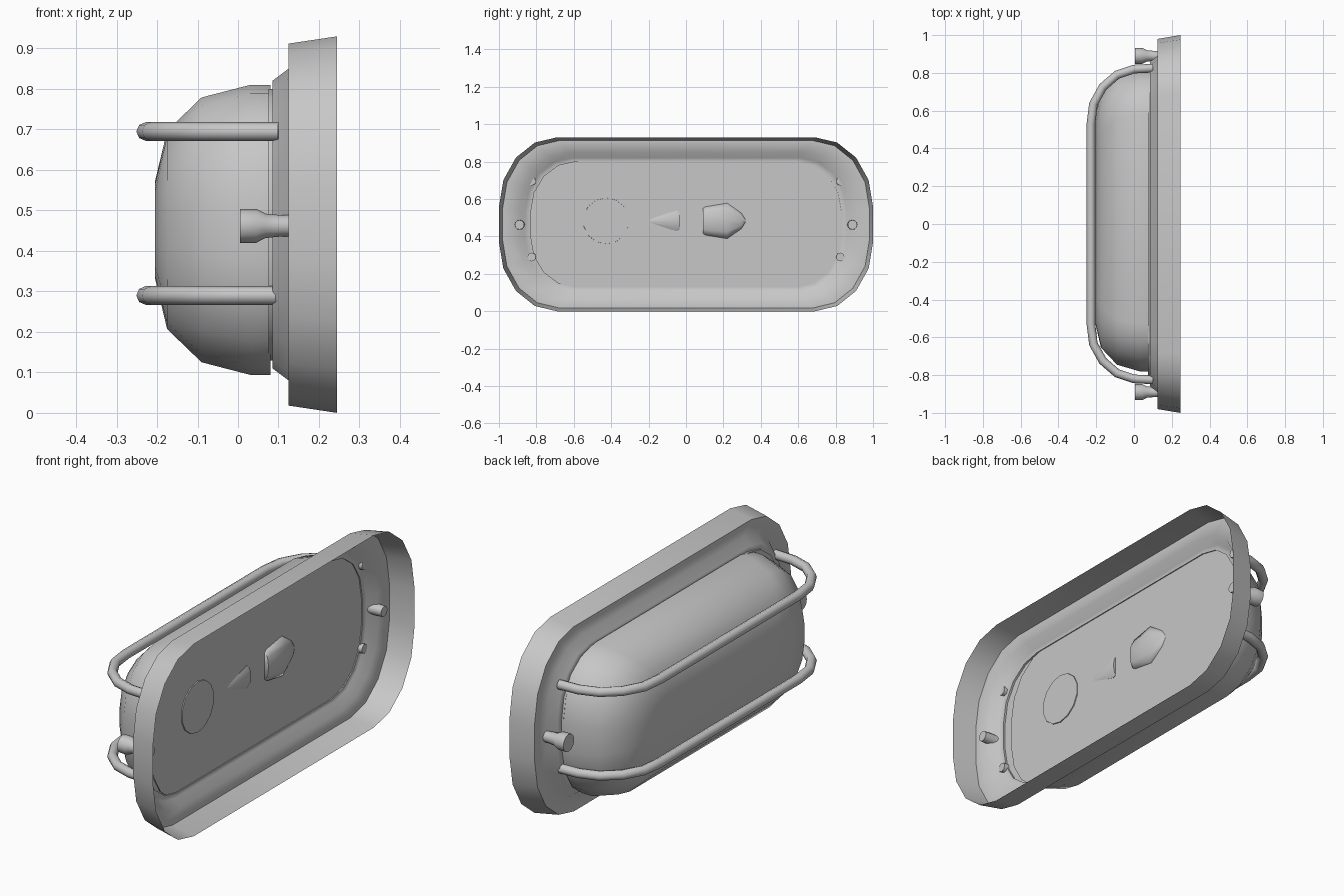
import bpy, bmesh, math
from mathutils import Vector

cube = bpy.data.objects.get("Cube")
if cube:
    bpy.data.objects.remove(cube, do_unlink=True)

grey = bpy.data.materials.new("light_grey")
grey.use_nodes = True
colour = (0.57, 0.57, 0.57, 1)
grey.diffuse_color = colour
grey.node_tree.nodes["Principled BSDF"].inputs["Base Color"].default_value = colour


def oval(x, half_y, half_z, ry, rz, cy=0, cz=0.465):
    """Rounded rectangle in the plane at x, four segments per corner."""
    points = []
    for quarter in range(4):
        sy = 1 if quarter in (0, 3) else -1
        sz = 1 if quarter < 2 else -1
        for step in range(5):
            a = math.radians(90 * quarter + 22.5 * step)
            points.append((x, cy + sy * (half_y - ry) + ry * math.cos(a),
                           cz + sz * (half_z - rz) + rz * math.sin(a)))
    return points


def circle(centre, axis, radius, sides, flat=1):
    """Ring of points around an axis, optionally flattened along x."""
    c, rot = Vector(centre), Vector((0, 0, 1)).rotation_difference(Vector(axis))
    points = []
    for i in range(sides):
        a = math.tau * i / sides
        p = rot @ Vector((radius * math.cos(a), radius * math.sin(a), 0))
        p.x *= flat
        points.append(c + p)
    return points


def loft(name, rings, cap_start=True, cap_end=True, angle=60):
    """Skin a row of rings and shade it smooth with sharp edges kept."""
    bm = bmesh.new()
    rows = [[bm.verts.new(p) for p in ring] for ring in rings]
    n = len(rows[0])
    for a, b in zip(rows, rows[1:]):
        for i in range(n):
            j = (i + 1) % n
            bm.faces.new((a[i], a[j], b[j], b[i]))
    if cap_start:
        bm.faces.new(rows[0][::-1])
    if cap_end:
        bm.faces.new(rows[-1])
    bmesh.ops.recalc_face_normals(bm, faces=bm.faces)
    bm.faces.ensure_lookup_table()
    if not cap_start and bm.faces[-1].normal.x > 0:
        bmesh.ops.reverse_faces(bm, faces=bm.faces)
    mesh = bpy.data.meshes.new(name)
    bm.to_mesh(mesh)
    bm.free()
    mesh.materials.append(grey)
    obj = bpy.data.objects.new(name, mesh)
    bpy.context.collection.objects.link(obj)
    bpy.ops.object.select_all(action="DESELECT")
    obj.select_set(True)
    bpy.context.view_layer.objects.active = obj
    bpy.ops.object.shade_smooth_by_angle(angle=math.radians(angle))
    return obj


# Open-backed pressed base: rim, ledge, raised ridge and shallow recess
loft("base_shell", [
    oval(0.245, 1.0, 0.465, 0.31, 0.37),
    oval(0.125, 0.98, 0.447, 0.30, 0.36),
    oval(0.125, 0.89, 0.385, 0.27, 0.31),
    oval(0.085, 0.86, 0.355, 0.25, 0.29),
    oval(0.085, 0.83, 0.335, 0.24, 0.27),
    oval(0.075, 0.83, 0.335, 0.24, 0.27),
], cap_start=False)

# Domed lamp cover
dome_profile = [(0.08, 0.805, 0.358), (0.03, 0.805, 0.358), (-0.09, 0.77, 0.327),
                (-0.175, 0.68, 0.245), (-0.205, 0.55, 0.12)]
loft("dome_cover", [oval(x, hy, hz, hy * 0.31, hz * 0.8, 0.025, 0.452)
                    for x, hy, hz in dome_profile])

# Guard wires bent over the cover
half_path = [(0.1, 0.825), (0.0, 0.82), (-0.09, 0.79), (-0.165, 0.725),
             (-0.215, 0.635), (-0.228, 0.53)]
path = half_path + [(x, -y) for x, y in reversed(half_path)]
for name, z in (("upper_guard_wire", 0.695), ("lower_guard_wire", 0.29)):
    curve = bpy.data.curves.new(name, "CURVE")
    curve.dimensions = "3D"
    curve.bevel_depth = 0.023
    curve.bevel_resolution = 2
    curve.use_fill_caps = True
    spline = curve.splines.new("POLY")
    spline.points.add(len(path) - 1)
    for point, (x, y) in zip(spline.points, path):
        point.co = (x, y, z, 1)
    spline.use_smooth = True
    curve.materials.append(grey)
    bpy.context.collection.objects.link(bpy.data.objects.new(name, curve))

# Fixing screws through the ends of the base
screw_profile = [(0.005, 0.042), (0.045, 0.042), (0.068, 0.03),
                 (0.1, 0.027), (0.16, 0.025)]
for name, y in (("left_end_screw", 0.89), ("right_end_screw", -0.89)):
    loft(name, [circle((x, y, 0.462), (1, 0, 0), r, 12) for x, r in screw_profile])

# Lamp holder and bulb showing through the back
loft("lamp_holder", [circle((0.03, -0.43, 0.483), (1, 0, 0), 0.127, 14),
                     circle((0.085, -0.427, 0.483), (1, 0, 0), 0.123, 14)])
loft("bulb_neck", [circle((0.076, y, 0.483), (0, 1, 0), r, 10, 0.35)
                   for y, r in ((-0.23, 0.002), (-0.05, 0.058), (-0.035, 0.05))])
bulb_profile = [(0.09, 0.07), (0.105, 0.08), (0.22, 0.1), (0.295, 0.045), (0.32, 0.01)]
loft("bulb", [circle((0.076, y, 0.483), (0, 1, 0), r, 10, 0.35)
              for y, r in bulb_profile])
